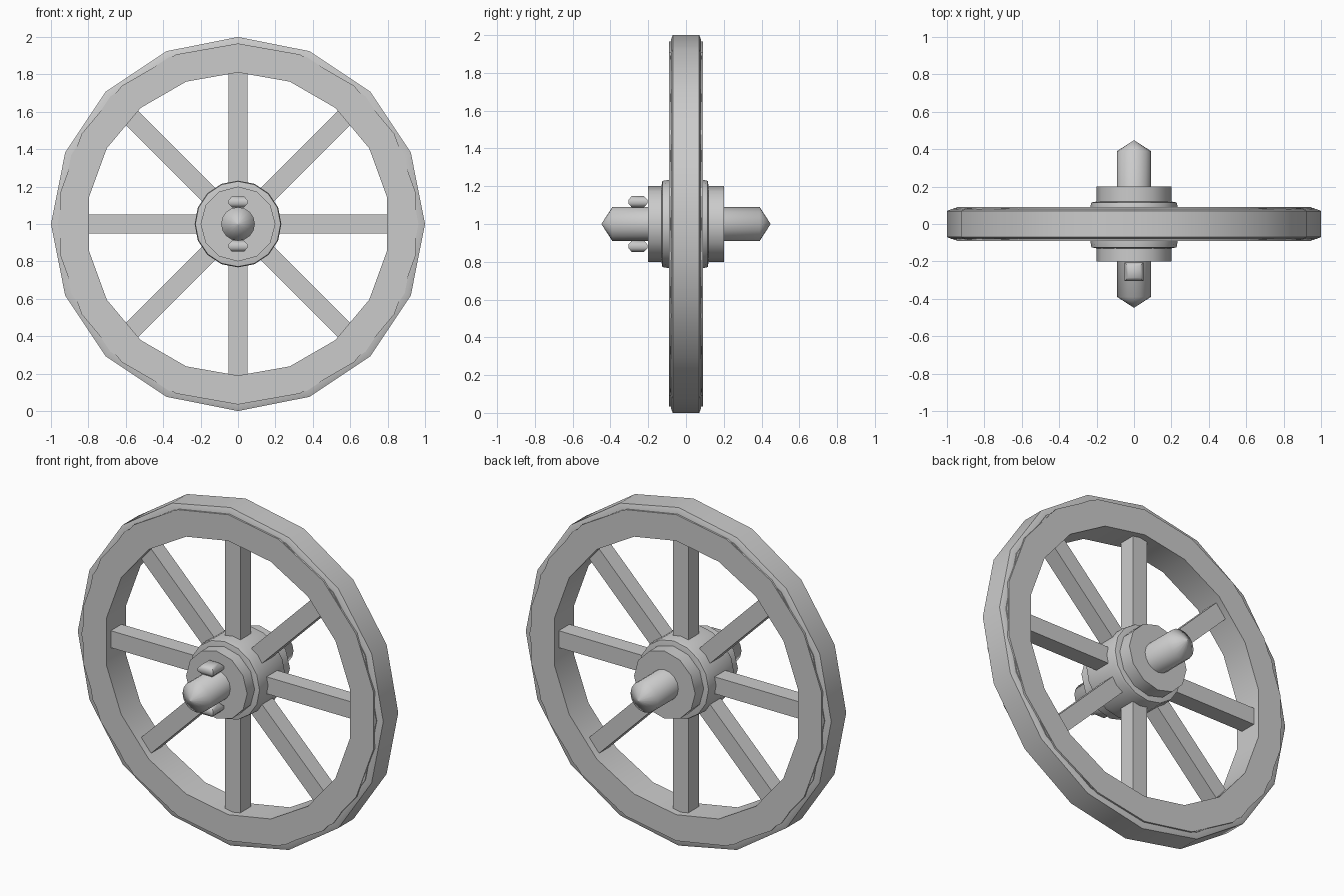
import bpy
import bmesh
import math
from mathutils import Matrix, Vector

cube = bpy.data.objects.get("Cube")
if cube:
    bpy.data.objects.remove(cube)

CENTRE = Vector((0, 0, 1))

grey = bpy.data.materials.new("plain_grey")
grey.use_nodes = True
grey.diffuse_color = (0.6, 0.6, 0.6, 1)
grey.node_tree.nodes["Principled BSDF"].inputs["Base Color"].default_value = grey.diffuse_color


def add_object(name, bm, angle=35):
    bmesh.ops.recalc_face_normals(bm, faces=bm.faces[:])
    mesh = bpy.data.meshes.new(name)
    bm.to_mesh(mesh)
    bm.free()
    mesh.materials.append(grey)
    obj = bpy.data.objects.new(name, mesh)
    bpy.context.collection.objects.link(obj)
    bpy.ops.object.select_all(action="DESELECT")
    obj.select_set(True)
    bpy.context.view_layer.objects.active = obj
    bpy.ops.object.shade_smooth_by_angle(angle=math.radians(angle))
    return obj


def lathe(bm, profile, sides, closed=False, offset=0.0):
    """Spin (radius, along) points about the y axis; a closed profile makes a ring."""
    loops = []
    for r, y in profile:
        loop = []
        for i in range(sides):
            a = math.tau * i / sides + offset
            loop.append(bm.verts.new((r * math.sin(a), y, r * math.cos(a))))
        loops.append(loop)
    pairs = list(zip(loops, loops[1:]))
    if closed:
        pairs.append((loops[-1], loops[0]))
    else:
        bm.faces.new(loops[0])
        bm.faces.new(loops[-1])
    for a, b in pairs:
        for i in range(sides):
            j = (i + 1) % sides
            bm.faces.new((a[i], a[j], b[j], b[i]))


def turned(name, profile, sides, closed=False, angle=35):
    bm = bmesh.new()
    lathe(bm, profile, sides, closed)
    bmesh.ops.remove_doubles(bm, verts=bm.verts[:], dist=0.0001)
    bmesh.ops.translate(bm, verts=bm.verts[:], vec=CENTRE)
    return add_object(name, bm, angle)


def ring(name, inner, outer, half, sides):
    turned(name, [(inner, -half), (outer, -half), (outer, half), (inner, half)], sides, True)


# Rim: wooden ring, side band and tyre
ring("rim", 0.81, 0.965, 0.09, 18)
ring("rim_band", 0.86, 0.965, 0.086, 16)
turned("tyre", [(0.92, -0.08), (0.975, -0.08), (1, -0.07),
                (1, 0.07), (0.975, 0.08), (0.92, 0.08)], 16, True)

# Spokes
bm = bmesh.new()
for i in range(8):
    turn = Matrix.Rotation(math.tau * i / 8, 4, "Y")
    place = Matrix.Translation(CENTRE) @ turn @ Matrix.Translation((0, 0, 0.49))
    bmesh.ops.create_cube(bm, size=1, matrix=place @ Matrix.Diagonal((0.1, 0.1, 0.68, 1)))
add_object("spokes", bm)

# Hub: wide collar with a narrower barrel
turned("hub_collar", [(0.2, -0.13), (0.228, -0.125), (0.232, -0.1),
                      (0.232, 0.1), (0.228, 0.115), (0.2, 0.12)], 16)
turned("hub_barrel", [(0.2, -0.2), (0.2, 0.2)], 12)

# Axle with pointed ends
turned("axle", [(0.002, -0.447), (0.09, -0.39), (0.09, 0.39), (0.002, 0.447)], 16, angle=80)

# Linch pin heads above and below the front of the axle
for name, side in (("upper_pin", 1), ("lower_pin", -1)):
    bm = bmesh.new()
    lathe(bm, [(0.045, -0.03), (0.071, -0.01), (0.071, 0.01), (0.045, 0.03)],
          4, offset=math.pi / 4)
    move = Matrix.Translation(CENTRE + Vector((0, -0.255, 0.118 * side)))
    bmesh.ops.transform(bm, verts=bm.verts[:], matrix=move @ Matrix.Rotation(math.pi / 2, 4, "X"))
    add_object(name, bm, 60)
